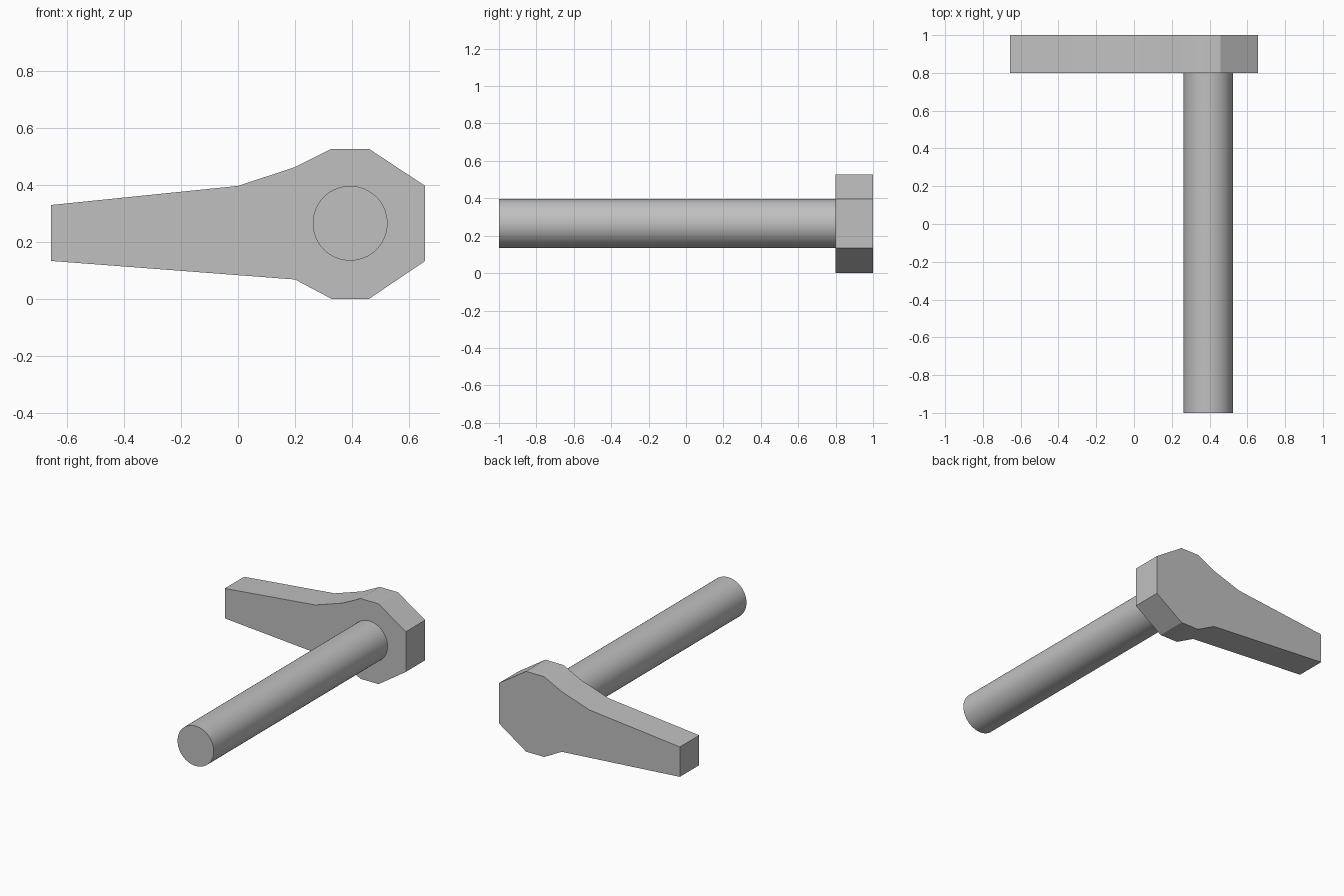
import bpy, bmesh, math
from mathutils import Matrix

cube = bpy.data.objects.get("Cube")
if cube:
    bpy.data.objects.remove(cube, do_unlink=True)

grey = bpy.data.materials.new("plain_grey")
grey.use_nodes = True
colour = (0.53, 0.53, 0.53, 1)
grey.diffuse_color = colour
grey.node_tree.nodes["Principled BSDF"].inputs["Base Color"].default_value = colour

FRONT, BACK, END = 0.8, 1.0, -1.0


def finish(name, bm):
    """Turn a bmesh into a shaded, coloured object."""
    bmesh.ops.recalc_face_normals(bm, faces=bm.faces)
    mesh = bpy.data.meshes.new(name)
    bm.to_mesh(mesh)
    bm.free()
    mesh.materials.append(grey)
    obj = bpy.data.objects.new(name, mesh)
    bpy.context.collection.objects.link(obj)
    bpy.ops.object.select_all(action="DESELECT")
    obj.select_set(True)
    bpy.context.view_layer.objects.active = obj
    bpy.ops.object.shade_smooth_by_angle(angle=math.radians(30))
    return obj


# Lever: side profile extruded through its thickness
profile = [(-0.656, 0.133), (0.2, 0.068), (0.328, 0), (0.459, 0),
           (0.656, 0.133), (0.656, 0.396), (0.459, 0.526), (0.328, 0.526),
           (0.2, 0.462), (0, 0.396), (-0.656, 0.329)]
bm = bmesh.new()
face = bm.faces.new([bm.verts.new((x, FRONT, z)) for x, z in profile])
grown = bmesh.ops.extrude_face_region(bm, geom=[face])
bmesh.ops.translate(bm, vec=(0, BACK - FRONT, 0),
                    verts=[v for v in grown["geom"] if isinstance(v, bmesh.types.BMVert)])
finish("lever", bm)

# Shaft: round bar meeting the front face of the lever
bm = bmesh.new()
place = Matrix.Translation((0.393, (FRONT + END) / 2, 0.265)) @ Matrix.Rotation(math.pi / 2, 4, "X")
bmesh.ops.create_cone(bm, cap_ends=True, segments=64, radius1=0.131, radius2=0.131,
                      depth=FRONT - END, matrix=place)
finish("shaft", bm)
